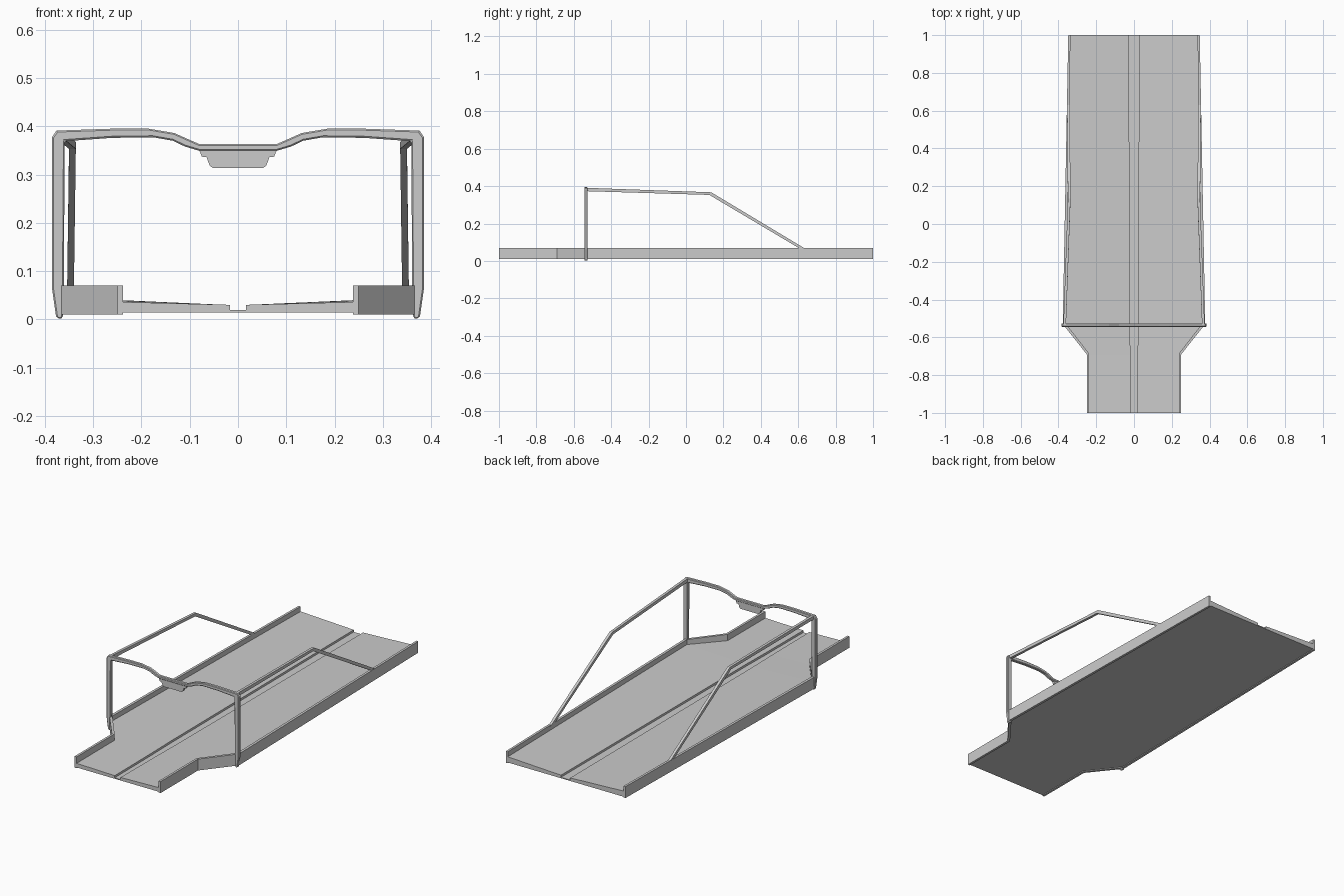
import bpy, bmesh

if "Cube" in bpy.data.objects:
    bpy.data.objects.remove(bpy.data.objects["Cube"])


def loft(name, rings, mirror=False, bevel=0.0):
    """Skin a list of equal-length cross-section rings and cap both ends."""
    bm = bmesh.new()
    vs = [[bm.verts.new(p) for p in r] for r in rings]
    n = len(rings[0])
    for a, b in zip(vs, vs[1:]):
        for i in range(n):
            j = (i + 1) % n
            bm.faces.new((a[i], a[j], b[j], b[i]))
    bm.faces.new(vs[0][::-1])
    bm.faces.new(vs[-1])
    bmesh.ops.recalc_face_normals(bm, faces=bm.faces)
    me = bpy.data.meshes.new(name)
    bm.to_mesh(me)
    bm.free()
    ob = bpy.data.objects.new(name, me)
    bpy.context.collection.objects.link(ob)
    if bevel:
        m = ob.modifiers.new("bevel", 'BEVEL')
        m.width, m.segments, m.limit_method = bevel, 1, 'ANGLE'
        m.angle_limit = 1.0
    if mirror:
        ob.modifiers.new("mirror", 'MIRROR')
    return ob


def both_sides(half):
    """Reflect a half list of points (centre outwards) to the other side."""
    return [(-x, *rest) for x, *rest in reversed(half)] + list(half)


# Floor pan: shallow V with a recessed centre channel
sections = [(-1, 0.244, 0.017, 0.036), (-0.69, 0.244, 0.019, 0.037),
            (-0.53, 0.366, 0.022, 0.044), (1, 0.338, 0.027, 0.044)]
rings = []
for y, w, g, zt in sections:
    top = both_sides([(g, 0.019), (g, 0.030), (w, zt)])
    ring = top + [(w, 0.014), (-w, 0.014)]
    rings.append([(x, y, z) for x, z in ring])
loft("floor_pan", rings)

# Side rails: thin upright walls following the plan outline
plan = [(0.250, -1), (0.250, -0.69), (0.377, -0.53), (0.348, 1)]
inner = [(0.238, -1), (0.238, -0.685), (0.363, -0.525), (0.336, 1)]
loft("side_rail",
     [[(a, b, 0.010), (a, b, 0.070), (c, d, 0.070), (c, d, 0.010)]
      for (a, b), (c, d) in zip(plan, inner)], mirror=True)

# Front hoop: outer and inner edge points, centre outwards and down
hoop = [(0.08, 0.363, 0.08, 0.349), (0.105, 0.374, 0.11, 0.358),
        (0.132, 0.386, 0.135, 0.370), (0.185, 0.395, 0.175, 0.377),
        (0.26, 0.395, 0.26, 0.376), (0.376, 0.391, 0.359, 0.369),
        (0.385, 0.378, 0.359, 0.362), (0.385, 0.062, 0.361, 0.062),
        (0.377, 0.006, 0.363, 0.006), (0.369, 0.0, 0.365, 0.003)]
path = [(-a, b, -c, d) for a, b, c, d in reversed(hoop)] + hoop
Y0, Y1 = -0.544, -0.526
loft("front_hoop", [[(a, Y0, b), (a, Y1, b), (c, Y1, d), (c, Y0, d)]
                    for a, b, c, d in path], bevel=0.003)

# Centre bracket hanging under the hoop
bracket = both_sides([(0.053, 0.314), (0.059, 0.319), (0.065, 0.336),
                      (0.075, 0.337), (0.080, 0.350)])
loft("centre_bracket", [[(x, y, z) for x, z in bracket]
                        for y in (-0.543, -0.528)])

# Side bars: run back from the hoop corner, then slope down to the rail
bar = [(0.367, -0.535, 0.391, -0.535, 0.373),
       (0.343, 0.135, 0.367, 0.125, 0.353),
       (0.347, 0.640, 0.064, 0.612, 0.064)]
H = 0.007
loft("side_bar", [[(x - H, y, z), (x + H, y, z), (x + H, v, w), (x - H, v, w)]
                  for x, y, z, v, w in bar], mirror=True)
